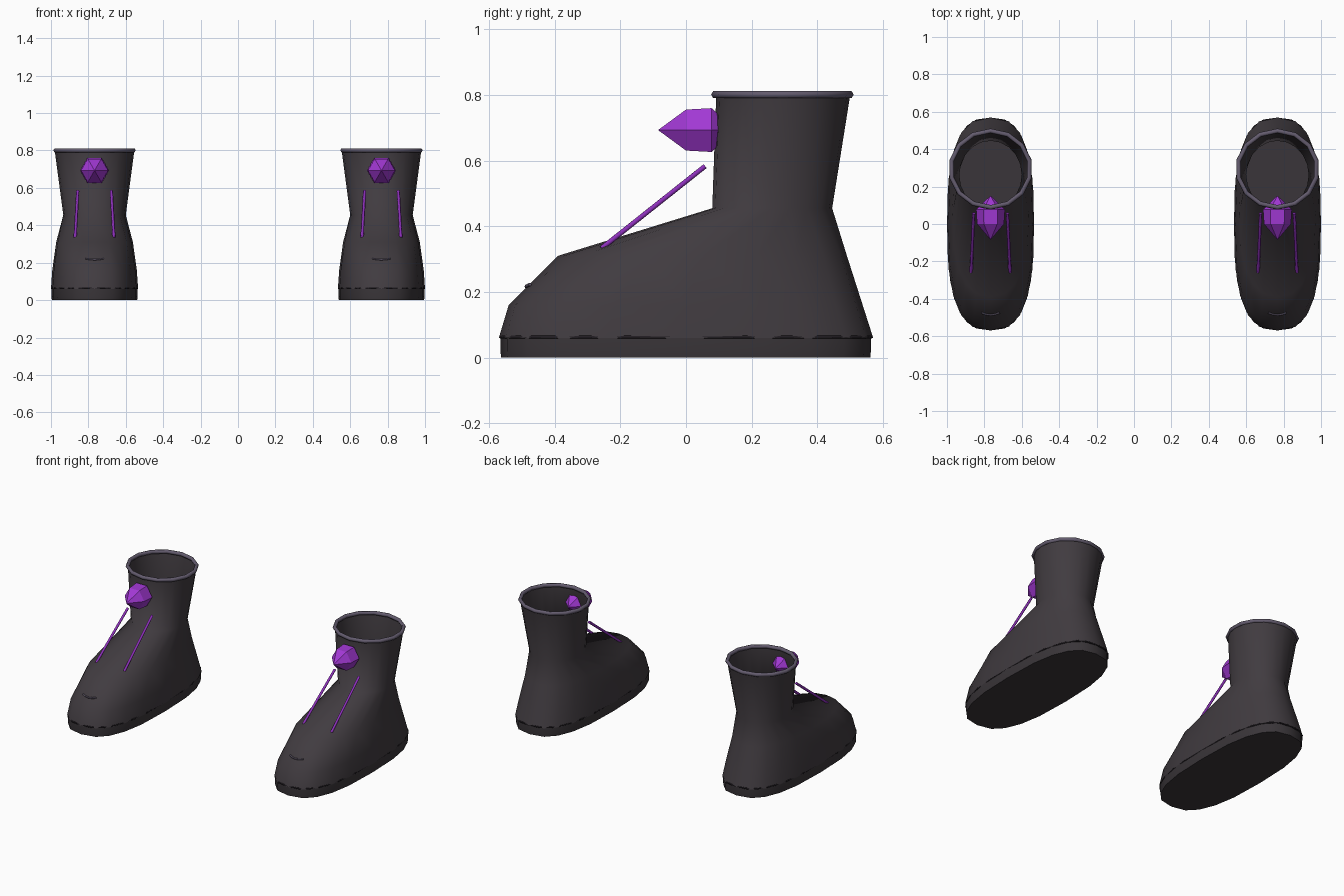
import bpy, bmesh, math
from mathutils import Vector

if "Cube" in bpy.data.objects:
    bpy.data.objects.remove(bpy.data.objects["Cube"])


def material(name, rgb):
    m = bpy.data.materials.new(name)
    m.diffuse_color = (*rgb, 1)
    m.use_nodes = True
    m.node_tree.nodes["Principled BSDF"].inputs["Base Color"].default_value = m.diffuse_color
    return m


LEATHER = material("charcoal_leather", (0.052, 0.044, 0.051))
SOLE = material("dark_sole", (0.042, 0.036, 0.041))
TRIM = material("grey_lavender_trim", (0.125, 0.105, 0.155))
SEAM = material("black_seam", (0.015, 0.012, 0.016))
PURPLE = material("purple_crystal", (0.36, 0.04, 0.66))
LACE = material("purple_lace", (0.27, 0.03, 0.5))

CX = 0.767   # distance of each boot from the centre line
SIDES = 20


def oval(cx, hx, y0, y1, z, power=2.0, n=SIDES):
    """Horizontal superellipse loop between y0 and y1."""
    pts = []
    for i in range(n):
        a = 2 * math.pi * i / n
        s, c = math.sin(a), math.cos(a)
        e = 2 / power
        pts.append(Vector((cx + hx * math.copysign(abs(s) ** e, s),
                           (y0 + y1) / 2 + (y1 - y0) / 2 * math.copysign(abs(c) ** e, c), z)))
    return pts


def loft(name, rings, mat, smooth=True, cap_start=False, cap_end=False):
    """Skin a list of point loops; one-point loops become tips."""
    bm = bmesh.new()
    loops = [[bm.verts.new(p) for p in r] for r in rings]
    for a, b in zip(loops, loops[1:]):
        n = max(len(a), len(b))
        for i in range(n):
            j = (i + 1) % n
            quad = [a[i % len(a)], a[j % len(a)], b[j % len(b)], b[i % len(b)]]
            bm.faces.new(list(dict.fromkeys(quad)))
    if cap_start:
        bm.faces.new(loops[0])
    if cap_end:
        bm.faces.new(loops[-1])
    bmesh.ops.recalc_face_normals(bm, faces=bm.faces)
    for f in bm.faces:
        f.smooth = smooth and len(f.verts) <= 4
    me = bpy.data.meshes.new(name)
    bm.to_mesh(me)
    bm.free()
    me.materials.append(mat)
    ob = bpy.data.objects.new(name, me)
    bpy.context.collection.objects.link(ob)
    return ob


def tube(name, pts, radius, mat, closed=False, res=1):
    """Round bar along a path."""
    cu = bpy.data.curves.new(name, 'CURVE')
    cu.dimensions = '3D'
    cu.bevel_depth = radius
    cu.bevel_resolution = res
    cu.use_fill_caps = True
    sp = cu.splines.new('POLY')
    sp.points.add(len(pts) - 1)
    for p, q in zip(sp.points, pts):
        p.co = (*q, 1)
    sp.use_cyclic_u = closed
    cu.materials.append(mat)
    ob = bpy.data.objects.new(name, cu)
    bpy.context.collection.objects.link(ob)
    return ob


def hexagon(cx, y, z, r):
    return [Vector((cx + r * math.cos(k * math.pi / 3), y, z + r * math.sin(k * math.pi / 3)))
            for k in range(6)]


# half width, front y, back y, height, squareness of each boot section
SECTIONS = [(0.233, -0.570, 0.570, 0.060, 2.7),
            (0.226, -0.540, 0.538, 0.160, 2.6),
            (0.205, -0.390, 0.490, 0.310, 2.4),
            (0.167, 0.080, 0.445, 0.455, 2.0),
            (0.213, 0.092, 0.500, 0.800, 2.0)]

for side, s in (("left", -1), ("right", 1)):
    cx = s * CX

    # boot upper, open at the top
    loft(side + "_boot_upper", [oval(cx, hx, y0, y1, z, p) for hx, y0, y1, z, p in SECTIONS], LEATHER)

    # flat sole with a slightly drawn-in lower edge
    loft(side + "_sole", [oval(cx, 0.228, -0.563, 0.561, 0.0, 2.7),
                          oval(cx, 0.231, -0.565, 0.563, 0.02, 2.7),
                          oval(cx, 0.231, -0.565, 0.563, 0.062, 2.7)],
         SOLE, cap_start=True, cap_end=True)

    # seam between sole and upper
    tube(side + "_sole_seam", oval(cx, 0.2275, -0.564, 0.564, 0.063, 2.7, 28), 0.005, SEAM, True)

    # rolled rim around the opening
    tube(side + "_rim", oval(cx, 0.213, 0.089, 0.498, 0.801, 2.0, 14), 0.0125, TRIM, True)

    # small stitched arc on the toe
    tube(side + "_toe_stitch",
         [(cx + t * 0.048, -0.487 + 0.012 * t * t, 0.217 + 0.006 * t * t) for t in (-1, -0.5, 0, 0.5, 1)],
         0.005, TRIM)

    # faceted crystal through the front of the shaft
    loft(side + "_crystal", [[Vector((cx, -0.085, 0.693))],
                             hexagon(cx, 0.0, 0.693, 0.072),
                             hexagon(cx, 0.078, 0.693, 0.077),
                             [Vector((cx, 0.152, 0.693))]], PURPLE, smooth=False)

    # pair of slanted laces
    for label, d in (("inner", -1), ("outer", 1)):
        tube(f"{side}_{label}_lace",
             [(cx + d * 0.09, 0.058, 0.583), (cx + d * 0.104, -0.257, 0.333)], 0.0085, LACE)
